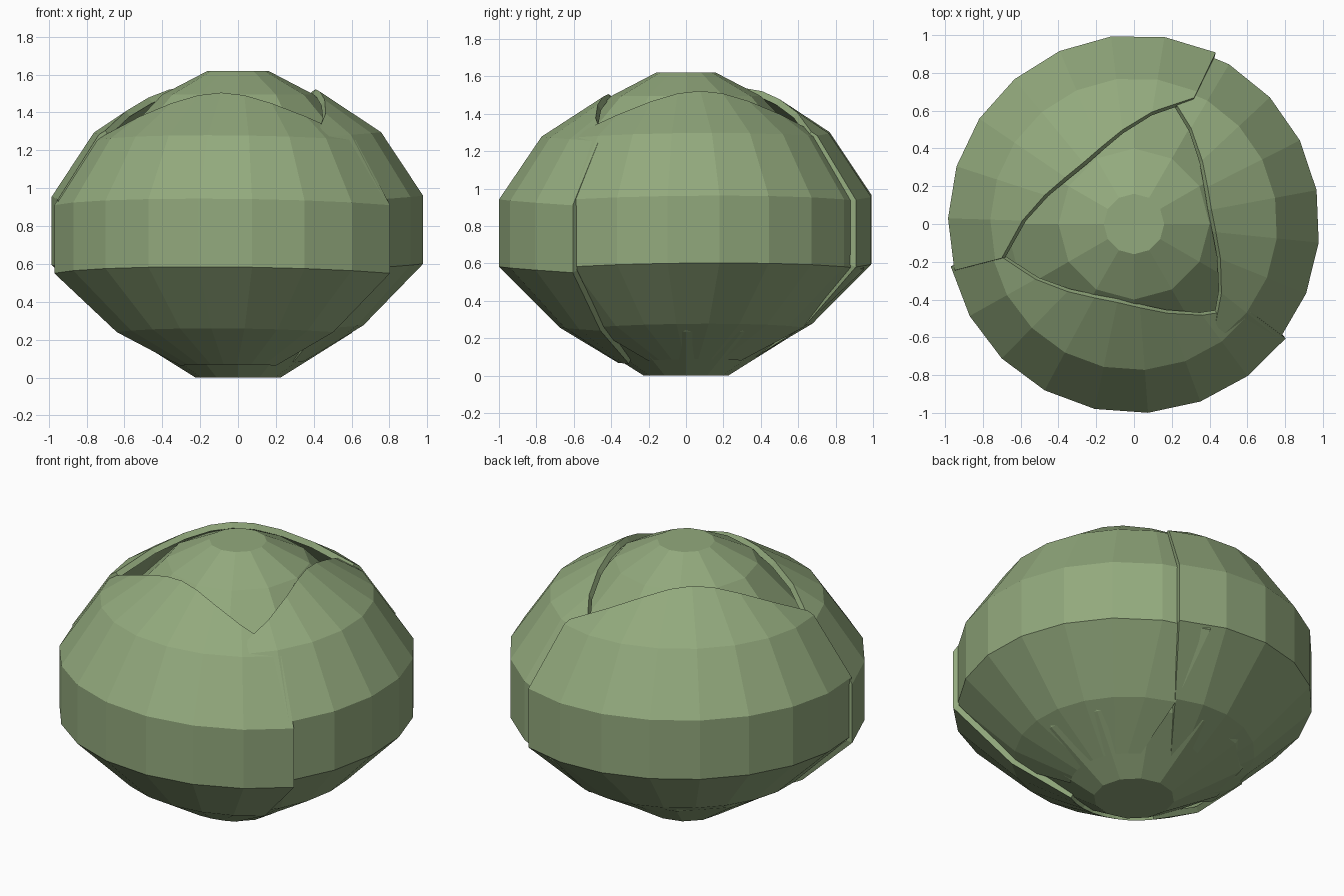
import bpy, bmesh, math

if "Cube" in bpy.data.objects:
    bpy.data.objects.remove(bpy.data.objects["Cube"])

green = bpy.data.materials.new("leaf_green")
green.diffuse_color = (0.29, 0.40, 0.205, 1)
green.use_nodes = True
green.node_tree.nodes["Principled BSDF"].inputs["Base Color"].default_value = green.diffuse_color


def make_object(name, bm):
    mesh = bpy.data.meshes.new(name)
    bm.to_mesh(mesh)
    bm.free()
    mesh.materials.append(green)
    obj = bpy.data.objects.new(name, mesh)
    bpy.context.collection.objects.link(obj)
    return obj


def grid_faces(bm, cols, closed=False):
    """Skin neighbouring columns of vertices with quads."""
    n = len(cols)
    for i in range(n if closed else n - 1):
        a, b = cols[i], cols[(i + 1) % n]
        for j in range(len(a) - 1):
            bm.faces.new((a[j], b[j], b[j + 1], a[j + 1]))


# Inner bud: a faceted lathe with flat top and bottom
def build_core():
    profile = [(0.225, 0), (0.60, 0.235), (0.86, 0.58), (0.86, 0.92),
               (0.68, 1.20), (0.40, 1.495), (0.16, 1.62)]
    sides = 12
    bm = bmesh.new()
    cols = []
    for i in range(sides):
        a = math.tau * i / sides
        cols.append([bm.verts.new((r * math.cos(a), r * math.sin(a), z))
                     for r, z in profile])
    grid_faces(bm, cols, closed=True)
    bm.faces.new([c[0] for c in reversed(cols)])
    bm.faces.new([c[-1] for c in cols])
    make_object("inner_bud", bm)


# Wrapping leaf: a curved shell with an arched top edge, narrowing below
def build_leaf(name, centre, scale_start, scale_end, lift):
    half, segments = 65, 8
    bm = bmesh.new()
    cols = []
    for i in range(segments + 1):
        t = i / segments
        phi = half * (2 * t - 1)
        top_r = 0.42 + 0.23 * (phi / 56) ** 2
        top_z = 1.505 - (top_r - 0.42) * 0.66
        # radius, height, share of the full width
        rings = [(0.36, 0.07, 0.70), (0.67, 0.26, 0.92), (0.99, 0.585, 1),
                 (0.99, 0.945, 1), (0.765, 1.28, 1), (top_r, top_z, 1)]
        scale = scale_start + (scale_end - scale_start) * t
        col = []
        for r, z, width in rings:
            p = math.radians(phi * width)
            a = math.radians(centre) + p
            sag = 0.06 * r * (math.cos(p) - 1)
            col.append(bm.verts.new((r * scale * math.cos(a),
                                     r * scale * math.sin(a),
                                     z + sag + lift)))
        cols.append(col)
    grid_faces(bm, cols)
    shell = make_object(name, bm).modifiers.new("thickness", 'SOLIDIFY')
    shell.thickness = 0.035
    shell.offset = -1


build_core()
build_leaf("front_leaf", 258, 1.006, 1.016, 0.0)
build_leaf("right_leaf", 10.5, 0.992, 0.994, 0.018)
build_leaf("back_left_leaf", 129.5, 1.016, 0.992, 0.03)
